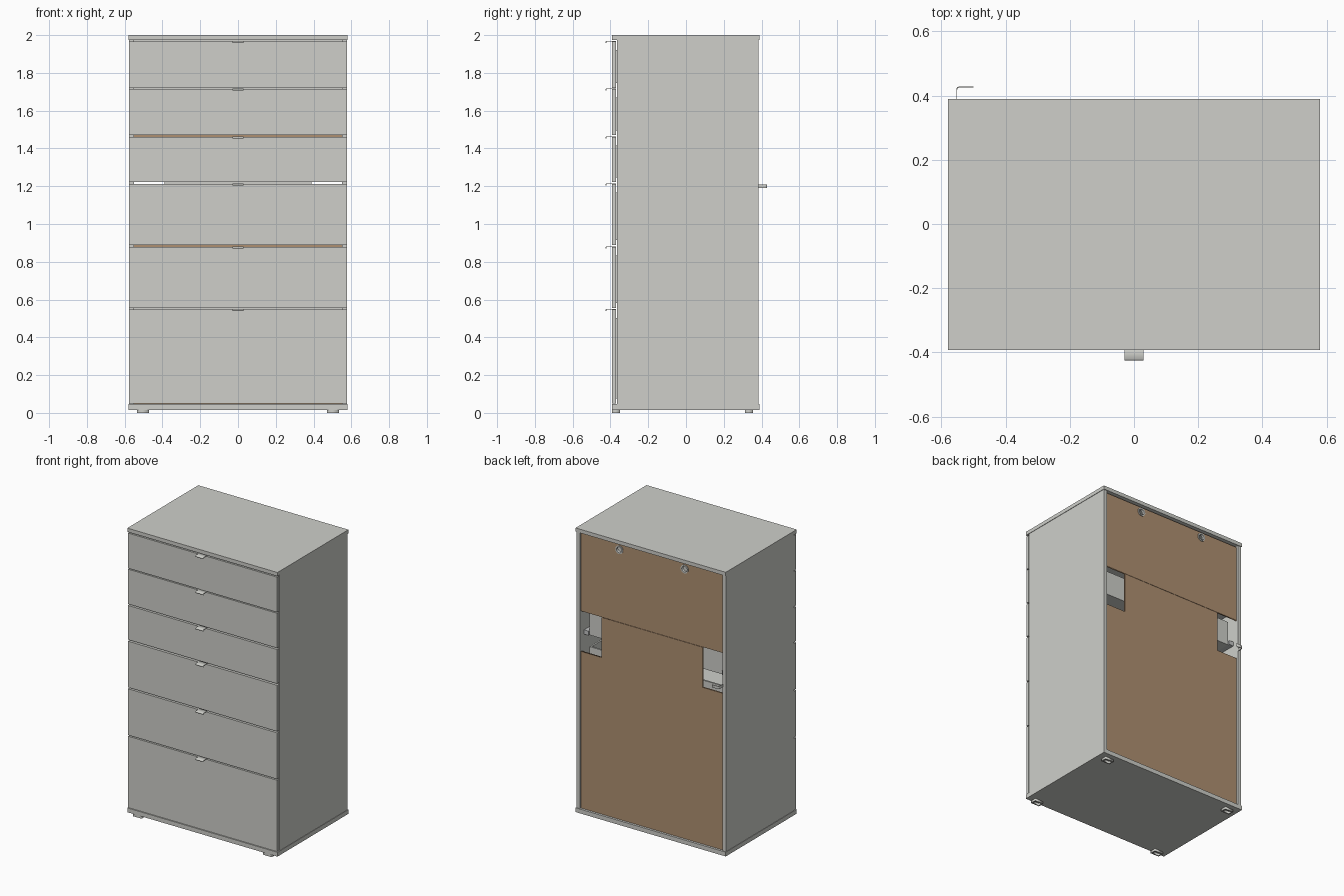
import bpy, bmesh, math
from mathutils import Matrix, Vector

if "Cube" in bpy.data.objects:
    bpy.data.objects.remove(bpy.data.objects["Cube"])


def material(name, rgb):
    m = bpy.data.materials.new(name)
    m.diffuse_color = (*rgb, 1)
    m.use_nodes = True
    m.node_tree.nodes["Principled BSDF"].inputs["Base Color"].default_value = m.diffuse_color
    return m


GREY = material("light grey", (0.62, 0.625, 0.59))
BROWN = material("brown board", (0.43, 0.28, 0.165))
METAL = material("metal grey", (0.55, 0.56, 0.56))


def boxes(name, mat, *spans):
    """One object out of boxes given as (x0, x1, y0, y1, z0, z1)."""
    bm = bmesh.new()
    for x0, x1, y0, y1, z0, z1 in spans:
        m = Matrix.Translation(((x0 + x1) / 2, (y0 + y1) / 2, (z0 + z1) / 2))
        m = m @ Matrix.Diagonal((x1 - x0, y1 - y0, z1 - z0, 1))
        bmesh.ops.create_cube(bm, size=1, matrix=m)
    me = bpy.data.meshes.new(name)
    bm.to_mesh(me)
    bm.free()
    me.materials.append(mat)
    ob = bpy.data.objects.new(name, me)
    bpy.context.collection.objects.link(ob)
    return ob


AXES = {"xy": ((1, 0, 0), (0, 1, 0), (0, 0, 1)),
        "xz": ((1, 0, 0), (0, 0, 1), (0, -1, 0)),
        "yz": ((0, 1, 0), (0, 0, 1), (1, 0, 0))}


def prism(name, mat, plane, outlines, lo, hi):
    """Extrude outlines (first outer, then holes) between lo and hi across the plane."""
    cu = bpy.data.curves.new(name, "CURVE")
    cu.dimensions = "2D"
    cu.fill_mode = "BOTH"
    cu.extrude = (hi - lo) / 2
    for pts in outlines:
        s = cu.splines.new("POLY")
        s.points.add(len(pts) - 1)
        for p, (a, b) in zip(s.points, pts):
            p.co = (a, b, 0, 1)
        s.use_cyclic_u = True
    cu.materials.append(mat)
    ob = bpy.data.objects.new(name, cu)
    bpy.context.collection.objects.link(ob)
    u, v, n = (Vector(a) for a in AXES[plane])
    m = Matrix((u, v, n)).transposed().to_4x4()
    m.translation = Vector([abs(c) for c in n]) * (lo + hi) / 2
    ob.matrix_world = m
    bpy.ops.object.select_all(action="DESELECT")
    ob.select_set(True)
    bpy.context.view_layer.objects.active = ob
    bpy.ops.object.convert(target="MESH")
    return bpy.context.object


def circle(cx, cy, r, n=28):
    return [(cx + r * math.cos(2 * math.pi * i / n), cy + r * math.sin(2 * math.pi * i / n))
            for i in range(n)]


# Carcass: top, bottom and two sides
boxes("top_panel", GREY, (-0.58, 0.58, -0.393, 0.39, 1.974, 2.0))
boxes("bottom_panel", GREY, (-0.58, 0.58, -0.393, 0.39, 0.016, 0.046))
for s, side in ((-1, "left"), (1, "right")):
    a, b = sorted((s * 0.55, s * 0.577))
    boxes(side + "_side_panel", GREY, (a, b, -0.365, 0.385, 0.046, 1.974))

# Feet: flat pads, each with a shallow recess underneath
for sx in (-1, 1):
    for y0, y1, row in ((-0.393, -0.35, "front"), (0.312, 0.355, "back")):
        a, b = sorted((sx * 0.47, sx * 0.536))
        prism(row + "_foot", GREY, "xy",
              [[(a, y0), (b, y0), (b, y1), (a, y1)],
               [(a + .008, y0 + .008), (b - .008, y0 + .008),
                (b - .008, y1 - .008), (a + .008, y1 - .008)]], 0, 0.016)

# Back boards: upper with cable holes, lower with two notched corners
W, N, SEAM = 0.55, 0.39, 1.42
prism("upper_back_board", BROWN, "xz",
      [[(-W, SEAM + .002), (W, SEAM + .002), (W, 1.965), (-W, 1.965)],
       circle(-0.252, 1.93, 0.025), circle(0.252, 1.93, 0.025)], 0.364, 0.374)
prism("lower_back_board", BROWN, "xz",
      [[(-W, 0.046), (W, 0.046), (W, 1.14), (N, 1.14), (N, SEAM), (-N, SEAM),
        (-N, 1.14), (-W, 1.14)]], 0.364, 0.374)
for x in (-0.252, 0.252):
    prism("cable_grommet", GREY, "xz",
          [circle(x, 1.93, 0.029), circle(x, 1.93, 0.02)], 0.36, 0.379)

# Drawers: front, tab handle, open box and slides
LEVELS = [(0.05, 0.548), (0.556, 0.879), (0.889, 1.211),
          (1.222, 1.461), (1.471, 1.714), (1.721, 1.966)]
for z0, z1 in LEVELS:
    boxes("drawer_front", GREY, (-0.577, 0.577, -0.392, -0.37, z0, z1))
    prism("drawer_handle", GREY, "yz",
          [[(-0.37, z1), (-0.37, z1 + .003), (-0.421, z1 + .003), (-0.425, z1),
            (-0.425, z1 - .008), (-0.422, z1 - .008), (-0.422, z1 - .001), (-0.42, z1)]],
          -0.03, 0.03)
    b, t = z0 + 0.025, z1 - 0.045
    boxes("drawer_box", GREY,
          (-0.515, 0.515, -0.37, 0.33, b, b + 0.012),
          (-0.515, -0.503, -0.37, 0.33, b, t),
          (0.503, 0.515, -0.37, 0.33, b, t),
          (-0.503, 0.503, 0.318, 0.33, b, t))
    boxes("drawer_slides", METAL,
          (-0.55, -0.515, -0.35, 0.34, b, b + 0.03),
          (0.515, 0.55, -0.35, 0.34, b, b + 0.03))

# Cross rails behind some of the drawer gaps
for z, half in ((0.552, W), (1.2165, N), (1.7175, W), (1.968, W)):
    boxes("cross_rail", GREY, (-half, half, -0.355, -0.34, z - 0.006, z + 0.006))

# Cable hook sticking out of the left notch
prism("cable_hook", GREY, "xy",
      [[(-0.5555, 0.32), (-0.5555, 0.42), (-0.5525, 0.426), (-0.547, 0.4285), (-0.502, 0.4285),
        (-0.502, 0.4255), (-0.546, 0.4255), (-0.5505, 0.4235), (-0.5525, 0.419),
        (-0.5525, 0.32)]], 1.19, 1.21).location.x += 0.002
